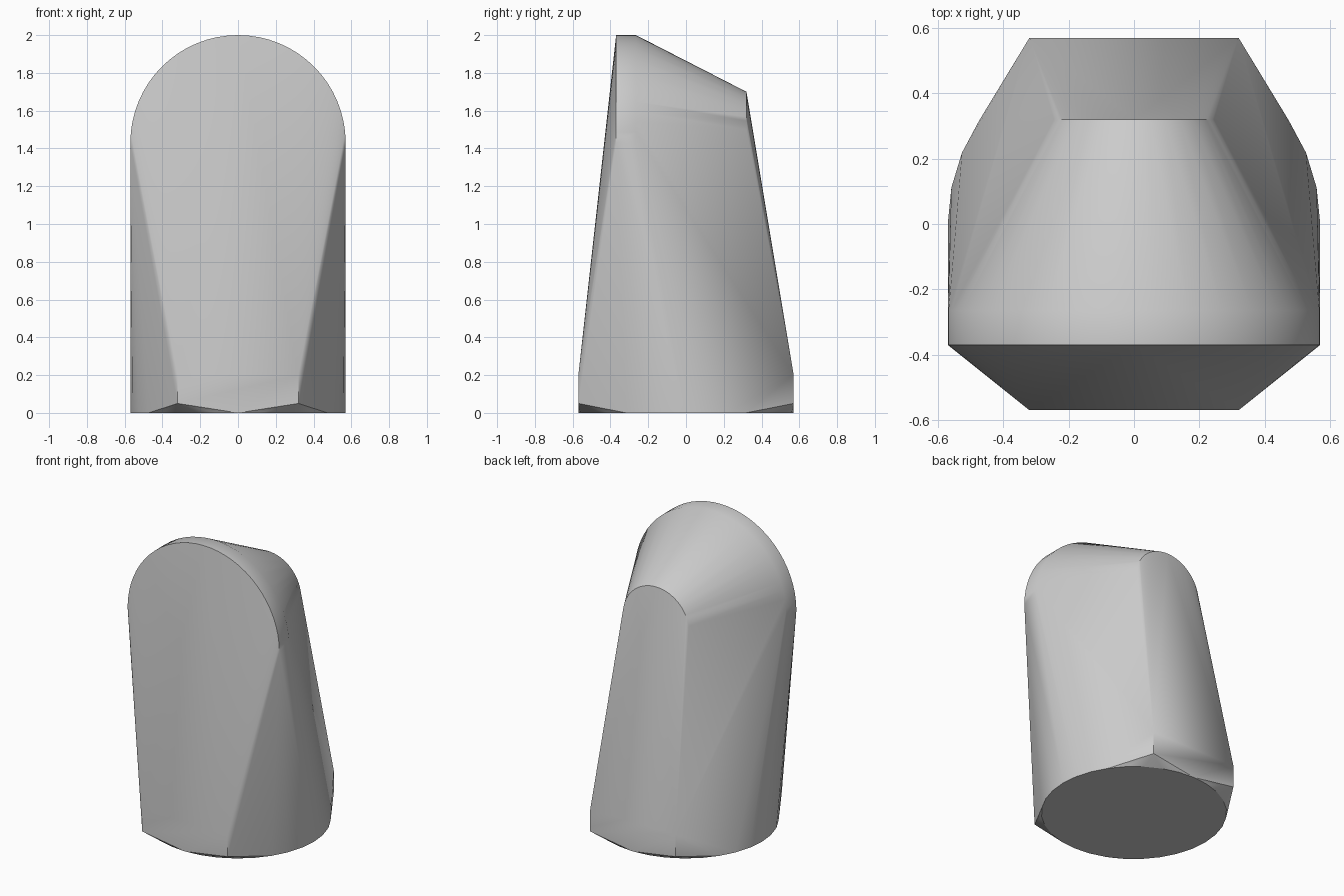
import bpy
import bmesh
from math import cos, sin, pi

cube = bpy.data.objects.get("Cube")
if cube:
    bpy.data.objects.remove(cube)

grey = bpy.data.materials.new("light grey")
grey.use_nodes = True
colour = (0.6, 0.6, 0.6, 1)
grey.diffuse_color = colour
grey.node_tree.nodes["Principled BSDF"].inputs["Base Color"].default_value = colour

RADIUS = 0.57


def arch(radius, y, centre_z, steps=32):
    """Half circle standing upright at depth y."""
    return [(radius * cos(pi * i / steps), y, centre_z + radius * sin(pi * i / steps))
            for i in range(steps + 1)]


# Round foot
points = [(RADIUS * cos(pi * i / 16), RADIUS * sin(pi * i / 16), 0) for i in range(32)]

# Four short upright corners above the foot
points += [(x, y, z) for x in (-0.32, 0.32) for y in (-RADIUS, RADIUS) for z in (0.05, 0.2)]

# Large front arch with a rim, tapering to a small back arch
points += arch(RADIUS, -0.37, 2 - RADIUS)
points += arch(RADIUS, -0.265, 2 - RADIUS)
points += arch(0.25, 0.32, 1.45)

# Stretch a skin over all sections
bm = bmesh.new()
for p in points:
    bm.verts.new(p)
result = bmesh.ops.convex_hull(bm, input=bm.verts[:])
bmesh.ops.delete(bm, geom=[v for v in bm.verts if not v.link_faces], context="VERTS")
bmesh.ops.dissolve_limit(bm, angle_limit=0.002, verts=bm.verts[:], edges=bm.edges[:])
bmesh.ops.recalc_face_normals(bm, faces=bm.faces[:])

mesh = bpy.data.meshes.new("tapered_body")
bm.to_mesh(mesh)
bm.free()
mesh.materials.append(grey)
body = bpy.data.objects.new("tapered_body", mesh)
bpy.context.collection.objects.link(body)

bpy.ops.object.select_all(action="DESELECT")
body.select_set(True)
bpy.context.view_layer.objects.active = body
bpy.ops.object.shade_smooth_by_angle(angle=pi / 6)
